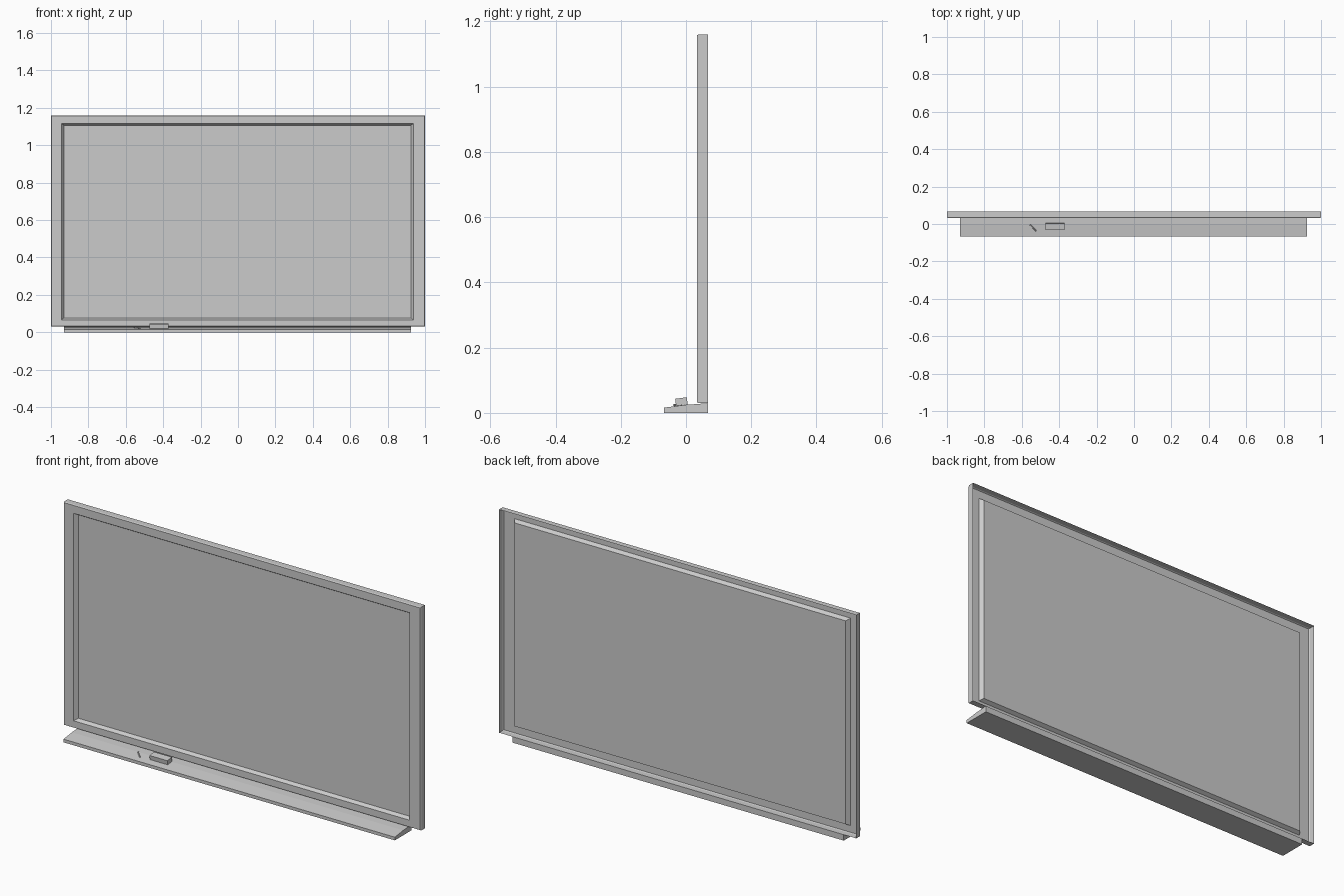
import bpy, bmesh, math
from mathutils import Vector

if "Cube" in bpy.data.objects:
    bpy.data.objects.remove(bpy.data.objects["Cube"])


def make_object(name, bm):
    mesh = bpy.data.meshes.new(name)
    bm.to_mesh(mesh)
    bm.free()
    obj = bpy.data.objects.new(name, mesh)
    bpy.context.collection.objects.link(obj)
    return obj


def add_ring(bm, x0, x1, y, z0, z1):
    # Rectangle of vertices, counter-clockwise seen from the front
    return [bm.verts.new((x, y, z)) for x, z in
            ((x0, z0), (x1, z0), (x1, z1), (x0, z1))]


def slope(y):
    # Height of the tilted tray top at depth y
    return 0.025 + 0.134 * y


# Frame: hollow pressed shell, open at the back
rings = [
    (-1.0, 1.0, 0.067, 0.03, 1.16),
    (-1.0, 1.0, 0.038, 0.03, 1.16),
    (-0.997, 0.997, 0.033, 0.033, 1.157),
    (-0.944, 0.938, 0.033, 0.067, 1.117),
    (-0.93, 0.924, 0.051, 0.077, 1.106),
]
bm = bmesh.new()
loops = [add_ring(bm, *r) for r in rings]
for a, b in zip(loops, loops[1:]):
    for i in range(4):
        j = (i + 1) % 4
        bm.faces.new((a[i], a[j], b[j], b[i]))
make_object("board_frame", bm)

# Writing surface closing the recess
bm = bmesh.new()
bm.faces.new(add_ring(bm, *rings[-1]))
make_object("writing_surface", bm)

# Tray: side profile (y, z) extruded along x
profile = [(-0.067, 0), (0.067, 0), (0.067, 0.03), (0.033, 0.027),
           (0.0, slope(0)), (-0.067, slope(-0.067))]
bm = bmesh.new()
face = bm.faces.new([bm.verts.new((-0.93, y, z)) for y, z in profile])
ext = bmesh.ops.extrude_face_region(bm, geom=[face])
bmesh.ops.translate(bm, vec=(1.855, 0, 0),
                    verts=[v for v in ext["geom"] if isinstance(v, bmesh.types.BMVert)])
bmesh.ops.recalc_face_normals(bm, faces=bm.faces)
make_object("tray", bm)

# Eraser resting on the tilted tray
bm = bmesh.new()
bmesh.ops.create_cube(bm, size=1)
bmesh.ops.scale(bm, vec=(0.1, 0.036, 0.022), verts=bm.verts)
eraser = make_object("eraser", bm)
eraser.rotation_euler.x = math.atan(0.134)
eraser.location = (-0.422, -0.014, slope(-0.014) + 0.0115)

# Chalk stick lying diagonally on the tray
start = Vector((-0.556, -0.005, slope(-0.005) + 0.0035))
end = Vector((-0.523, -0.037, slope(-0.037) + 0.0035))
bm = bmesh.new()
bmesh.ops.create_cone(bm, cap_ends=True, segments=8, radius1=0.0035,
                      radius2=0.0035, depth=(end - start).length)
chalk = make_object("chalk", bm)
chalk.location = (start + end) / 2
chalk.rotation_euler = (end - start).to_track_quat('Z', 'Y').to_euler()
